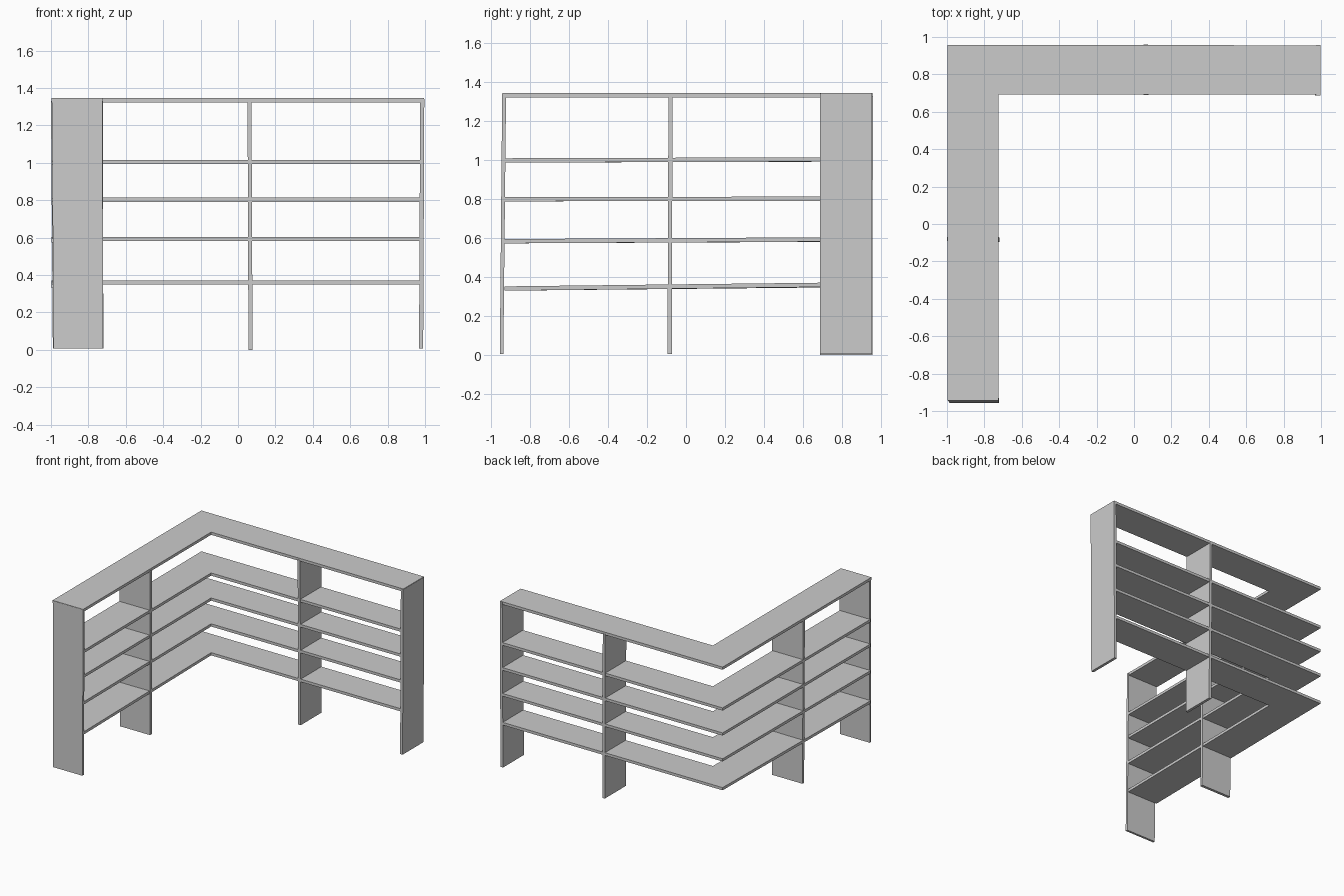
import bpy, bmesh

if "Cube" in bpy.data.objects:
    bpy.data.objects.remove(bpy.data.objects["Cube"])


def prism(name, lower, upper):
    """Solid between two matching outlines of (x, y, z) points."""
    bm = bmesh.new()
    a = [bm.verts.new(p) for p in lower]
    b = [bm.verts.new(p) for p in upper]
    n = len(a)
    bm.faces.new(a[::-1])
    bm.faces.new(b)
    for i in range(n):
        j = (i + 1) % n
        bm.faces.new((a[i], a[j], b[j], b[i]))
    bmesh.ops.recalc_face_normals(bm, faces=bm.faces)
    me = bpy.data.meshes.new(name)
    bm.to_mesh(me)
    bm.free()
    ob = bpy.data.objects.new(name, me)
    bpy.context.collection.objects.link(ob)
    return ob


def rect(x0, x1, y0, y1, z):
    return [(x0, y0, z), (x1, y0, z), (x1, y1, z), (x0, y1, z)]


def shelf(name, z_front, z_corner, end_x, end_y, thick=0.022):
    """L-shaped board whose side arm may sag towards the front."""
    plan = [(-0.998, end_y), (-0.725, end_y), (-0.725, 0.692),
            (end_x, 0.692), (end_x, 0.955), (-0.998, 0.958)]

    def z_at(y):
        t = min(1, (y + 0.94) / 1.63)
        return z_front + (z_corner - z_front) * t

    lower = [(x, y, z_at(y) - thick) for x, y in plan]
    upper = [(x, y, z_at(y)) for x, y in plan]
    return prism(name, lower, upper)


# L-shaped boards: top faces at front end and at corner
levels = [(0.352, 0.371), (0.595, 0.604), (0.811, 0.813), (1.010, 1.015)]
for i, (zf, zc) in enumerate(levels):
    shelf(f"shelf_{i + 1}", zf, zc, 0.975, -0.932)
shelf("top_board", 1.345, 1.345, 0.994, -0.943)

# Slightly leaning uprights
TOP = 1.342
prism("back_end_panel", rect(0.968, 0.990, 0.688, 0.955, 0.006),
      rect(0.974, 0.996, 0.688, 0.956, TOP))
prism("back_middle_panel", rect(0.056, 0.078, 0.689, 0.957, 0.0),
      rect(0.051, 0.072, 0.689, 0.960, 1.33))
prism("side_end_panel", rect(-0.987, -0.722, -0.956, -0.938, 0.006),
      rect(-0.994, -0.724, -0.944, -0.924, TOP))
prism("side_middle_panel", rect(-0.990, -0.720, -0.095, -0.073, 0.006),
      rect(-1.0, -0.722, -0.090, -0.069, 1.33))
